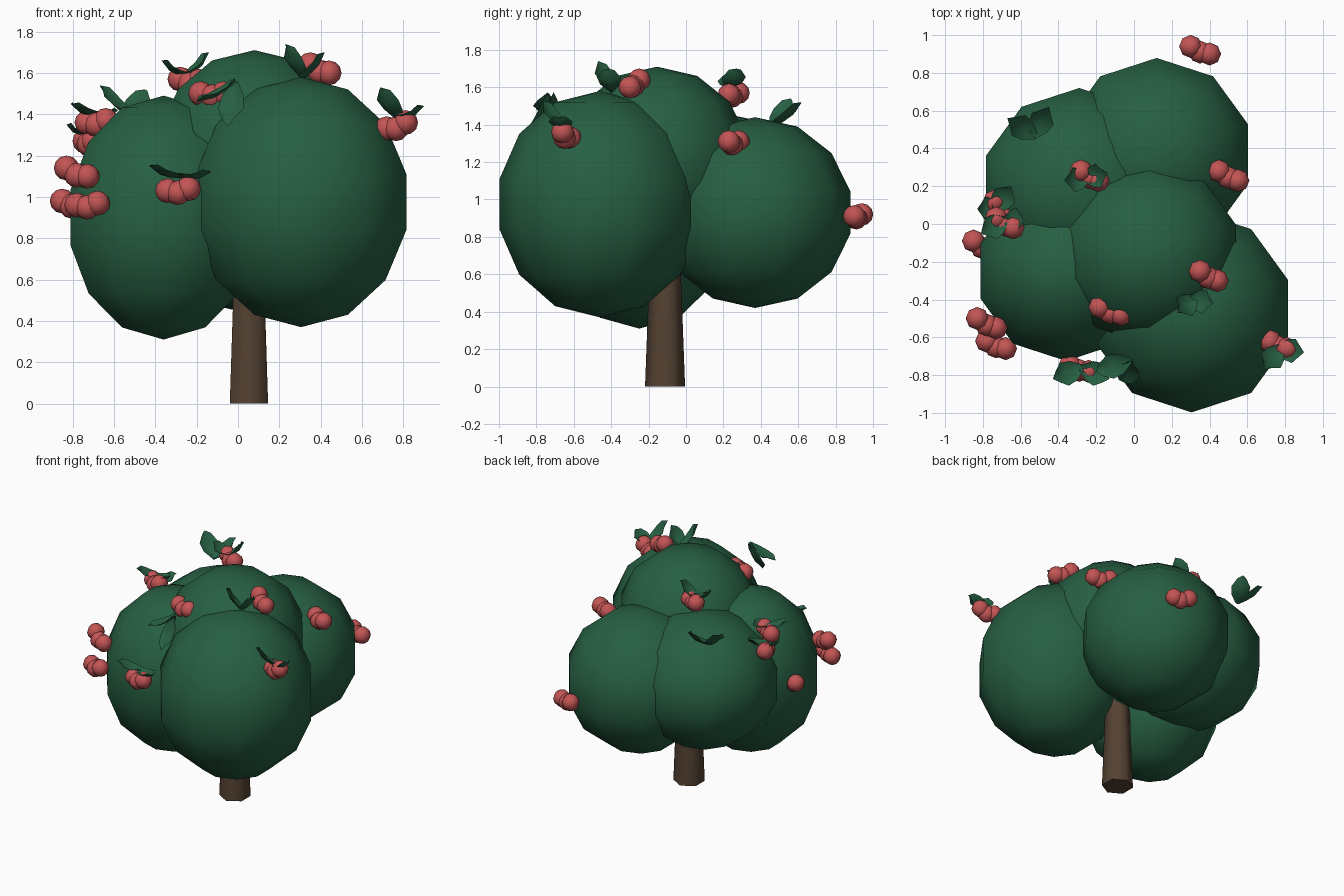
import bpy, bmesh
from mathutils import Vector, Matrix

if "Cube" in bpy.data.objects:
    bpy.data.objects.remove(bpy.data.objects["Cube"])


def material(name, rgb):
    m = bpy.data.materials.new(name)
    m.diffuse_color = (*rgb, 1)
    m.use_nodes = True
    m.node_tree.nodes["Principled BSDF"].inputs["Base Color"].default_value = m.diffuse_color
    return m


GREEN = material("foliage green", (0.02, 0.115, 0.055))
RED = material("berry red", (0.55, 0.09, 0.09))
BROWN = material("bark brown", (0.09, 0.054, 0.032))


def finish(bm, name, mat, smooth=True):
    mesh = bpy.data.meshes.new(name)
    for f in bm.faces:
        f.smooth = smooth and len(f.verts) < 6
    bm.to_mesh(mesh)
    bm.free()
    mesh.materials.append(mat)
    ob = bpy.data.objects.new(name, mesh)
    bpy.context.collection.objects.link(ob)


def add_ball(bm, centre, r, rz, segments, rings):
    mat = Matrix.Translation(centre) @ Matrix.Diagonal((r, r, rz, 1))
    bmesh.ops.create_uvsphere(bm, u_segments=segments, v_segments=rings, radius=1, matrix=mat)


# Trunk: tapered six-sided column
bm = bmesh.new()
bmesh.ops.create_cone(bm, cap_ends=True, segments=6, radius1=0.107, radius2=0.07,
                      depth=1.0, matrix=Matrix.Translation((0.053, -0.112, 0.5)))
finish(bm, "trunk", BROWN)

# Foliage: five overlapping ten-sided balls (name, centre, radius, half height)
for name, centre, r, rz in [
    ("foliage_front_right", (0.305, -0.461, 0.975), 0.55, 0.605),
    ("foliage_front_left", (-0.36, -0.25, 0.90), 0.487, 0.59),
    ("foliage_back_left", (-0.29, 0.20, 0.98), 0.533, 0.48),
    ("foliage_back_right", (0.12, 0.37, 0.93), 0.522, 0.51),
    ("foliage_top", (0.08, -0.155, 1.21), 0.497, 0.50),
]:
    bm = bmesh.new()
    add_ball(bm, centre, r, rz, 10, 7)
    finish(bm, name, GREEN)

# Berries: each cluster is a row of three from start to end with a sagging middle
clusters = [
    ((0.35, -0.25, 1.64), (0.44, -0.30, 1.60)),
    ((0.72, -0.62, 1.33), (0.81, -0.66, 1.36)),
    ((-0.34, -0.75, 1.03), (-0.24, -0.78, 1.04)),
    ((-0.18, -0.44, 1.50), (-0.07, -0.48, 1.50)),
    ((-0.28, 0.28, 1.57), (-0.19, 0.23, 1.56)),
    ((-0.73, 0.03, 1.36), (-0.64, -0.02, 1.37)),
    ((-0.74, 0.12, 1.27), (-0.70, 0.04, 1.27)),
    ((-0.83, -0.50, 1.14), (-0.73, -0.55, 1.10)),
    ((-0.85, -0.09, 0.98), (-0.76, -0.14, 0.96)),
    ((-0.78, -0.62, 0.96), (-0.68, -0.66, 0.97)),
    ((0.30, 0.94, 0.92), (0.40, 0.90, 0.91)),
    ((0.45, 0.28, 1.31), (0.55, 0.23, 1.31)),
]
for i, (a, b) in enumerate(clusters):
    a, b = Vector(a), Vector(b)
    bm = bmesh.new()
    for p in (a, (a + b) / 2 - Vector((0, 0.01, 0.015)), b):
        add_ball(bm, p, 0.061, 0.06, 8, 6)
    finish(bm, f"berry_cluster_{i + 1}", RED)


# Leaves: blades folded along the midrib
def add_leaf(bm, base, tip, width=0.065):
    base, tip = Vector(base), Vector(tip)
    along = tip - base
    side = along.cross(Vector((0, 0, 1))).normalized()
    lift = side.cross(along).normalized() * 0.025
    stations = [(0.0, 0.25), (0.3, 0.85), (0.6, 1.0), (0.85, 0.5)]
    rows = []
    for t, w in stations:
        mid = base + along * t - lift * (1 - abs(2 * t - 1))
        rows.append([bm.verts.new(mid + side * width * w * s + lift * abs(s)) for s in (-1, 0, 1)])
    end = bm.verts.new(tip)
    for r0, r1 in zip(rows, rows[1:]):
        for k in (0, 1):
            bm.faces.new((r0[k], r0[k + 1], r1[k + 1], r1[k]))
    for k in (0, 1):
        bm.faces.new((rows[-1][k], rows[-1][k + 1], end))


# Each pair: shared base and two tips
leaf_pairs = [
    ((0.31, -0.40, 1.57), (0.23, -0.47, 1.74), (0.42, -0.42, 1.70)),
    ((0.77, -0.66, 1.37), (0.90, -0.68, 1.44), (0.69, -0.77, 1.53)),
    ((-0.28, -0.76, 1.09), (-0.43, -0.82, 1.15), (-0.13, -0.82, 1.12)),
    ((-0.01, -0.72, 1.55), (-0.05, -0.84, 1.34), (-0.20, -0.78, 1.46)),
    ((-0.25, 0.24, 1.58), (-0.37, 0.23, 1.66), (-0.14, 0.27, 1.70)),
    ((-0.68, 0.02, 1.39), (-0.81, -0.05, 1.45), (-0.58, 0.02, 1.42)),
    ((-0.73, 0.08, 1.30), (-0.83, 0.08, 1.35), (-0.65, 0.20, 1.36)),
    ((-0.53, 0.47, 1.39), (-0.67, 0.56, 1.54), (-0.45, 0.62, 1.52)),
]
for i, (base, tip_a, tip_b) in enumerate(leaf_pairs):
    bm = bmesh.new()
    add_leaf(bm, base, tip_a)
    add_leaf(bm, base, tip_b)
    finish(bm, f"leaf_pair_{i + 1}", GREEN)
